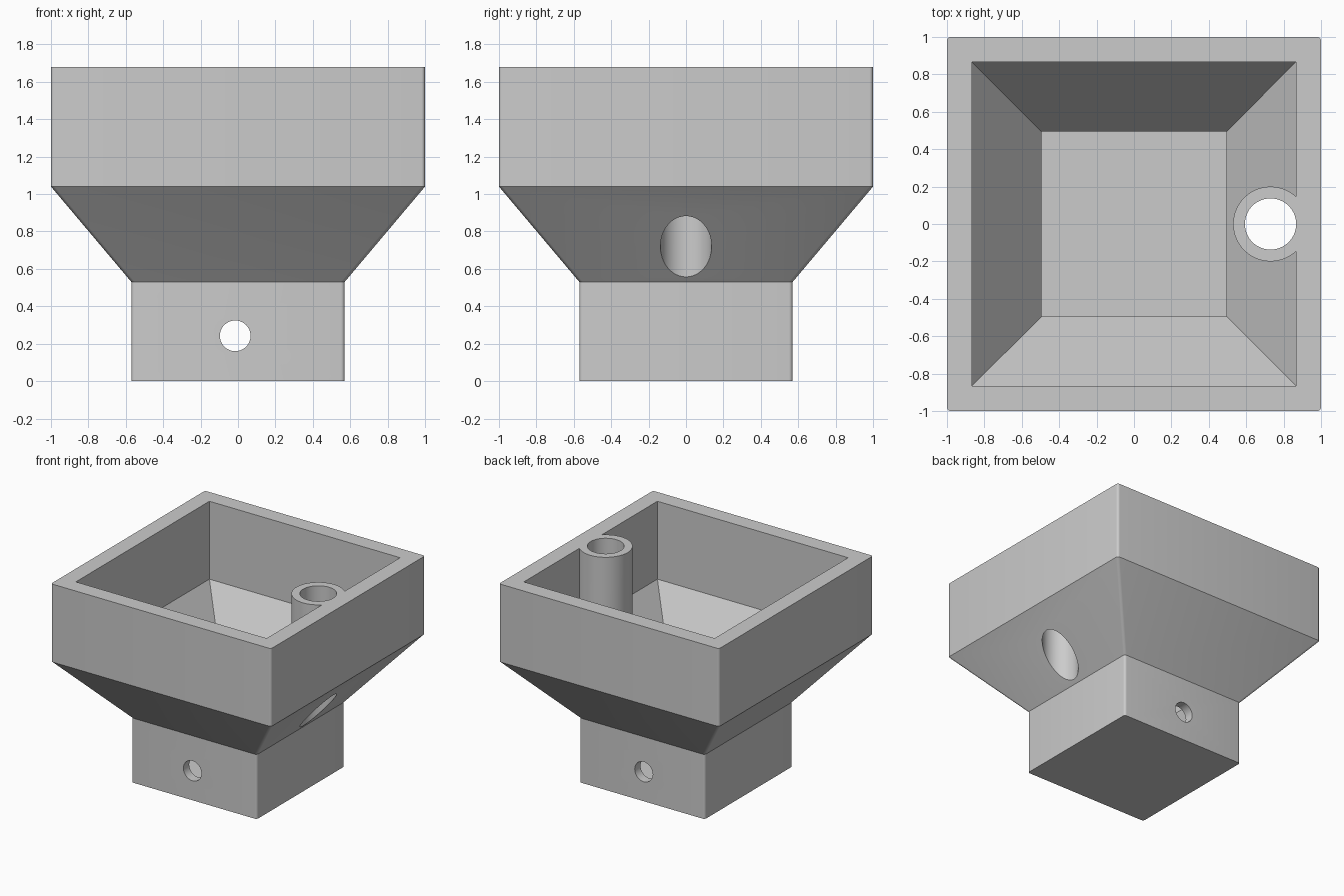
import bpy, bmesh, math

cube = bpy.data.objects.get("Cube")
if cube:
    bpy.data.objects.remove(cube, do_unlink=True)

RIM, SHOULDER, NECK, FLOOR = 1.68, 1.04, 0.53, 0.07
TUBE_X = 0.73

grey = bpy.data.materials.new("light grey plastic")
grey.use_nodes = True
colour = (0.6, 0.6, 0.6, 1)
grey.diffuse_color = colour
grey.node_tree.nodes["Principled BSDF"].inputs["Base Color"].default_value = colour


def add_object(name, bm):
    bmesh.ops.recalc_face_normals(bm, faces=bm.faces)
    mesh = bpy.data.meshes.new(name)
    bm.to_mesh(mesh)
    bm.free()
    mesh.materials.append(grey)
    obj = bpy.data.objects.new(name, mesh)
    bpy.context.collection.objects.link(obj)
    return obj


def square_ring(half, radius, steps=5):
    """Corner points of a square, rounded when radius is above zero."""
    if not radius:
        return [(half, half), (-half, half), (-half, -half), (half, -half)]
    points = []
    for k in range(4):
        mid = math.pi / 4 + k * math.pi / 2
        cx = math.copysign(half - radius, math.cos(mid))
        cy = math.copysign(half - radius, math.sin(mid))
        for i in range(steps + 1):
            a = (k + i / steps) * math.pi / 2
            points.append((cx + radius * math.cos(a), cy + radius * math.sin(a)))
    return points


def square_loft(name, levels, radius=0):
    """Closed solid through square sections given as (half width, height)."""
    bm = bmesh.new()
    rings = [[bm.verts.new((x, y, z)) for x, y in square_ring(half, radius)]
             for half, z in levels]
    count = len(rings[0])
    for low, high in zip(rings, rings[1:]):
        for i in range(count):
            j = (i + 1) % count
            bm.faces.new((low[i], low[j], high[j], high[i]))
    bm.faces.new(rings[0][::-1])
    bm.faces.new(rings[-1])
    return add_object(name, bm)


def cylinder(name, radius, depth, location, rotation=(0, 0, 0)):
    bm = bmesh.new()
    bmesh.ops.create_cone(bm, cap_ends=True, segments=64, radius1=radius,
                          radius2=radius, depth=depth)
    obj = add_object(name, bm)
    obj.location = location
    obj.rotation_euler = rotation
    return obj


def cut(target, cutter):
    """Subtract the cutter, bake the result and discard the cutter."""
    cutter.hide_render = True
    mod = target.modifiers.new("cut", "BOOLEAN")
    mod.operation = "DIFFERENCE"
    mod.solver = "EXACT"
    mod.object = cutter
    bpy.context.view_layer.update()
    baked = bpy.data.meshes.new_from_object(
        target.evaluated_get(bpy.context.evaluated_depsgraph_get()))
    target.modifiers.clear()
    target.data = baked
    bpy.data.objects.remove(cutter, do_unlink=True)


# Outer shell: square neck, flared shoulder, square rim
pot = square_loft("planter_body", [(0.57, 0), (0.57, NECK), (1, SHOULDER), (1, RIM)], 0.02)

# Hollow inside, leaving the filling tube standing against the wall
hollow = square_loft("hollow_cutter", [(0.495, FLOOR), (0.495, NECK),
                                       (0.867, SHOULDER), (0.867, RIM + 0.1)])
cut(hollow, cylinder("tube_cutter", 0.2, 1.6, (TUBE_X, 0, 1.2)))
cut(pot, hollow)

# Tube bore, open through the flared shoulder
cut(pot, cylinder("bore_cutter", 0.137, 1.7, (TUBE_X, 0, 1.15)))

# Drain hole through the front and back of the neck
cut(pot, cylinder("drain_cutter", 0.082, 3, (-0.015, 0, 0.242), (math.pi / 2, 0, 0)))

bpy.ops.object.select_all(action="DESELECT")
pot.select_set(True)
bpy.context.view_layer.objects.active = pot
bpy.ops.object.shade_smooth_by_angle(angle=math.radians(25))
